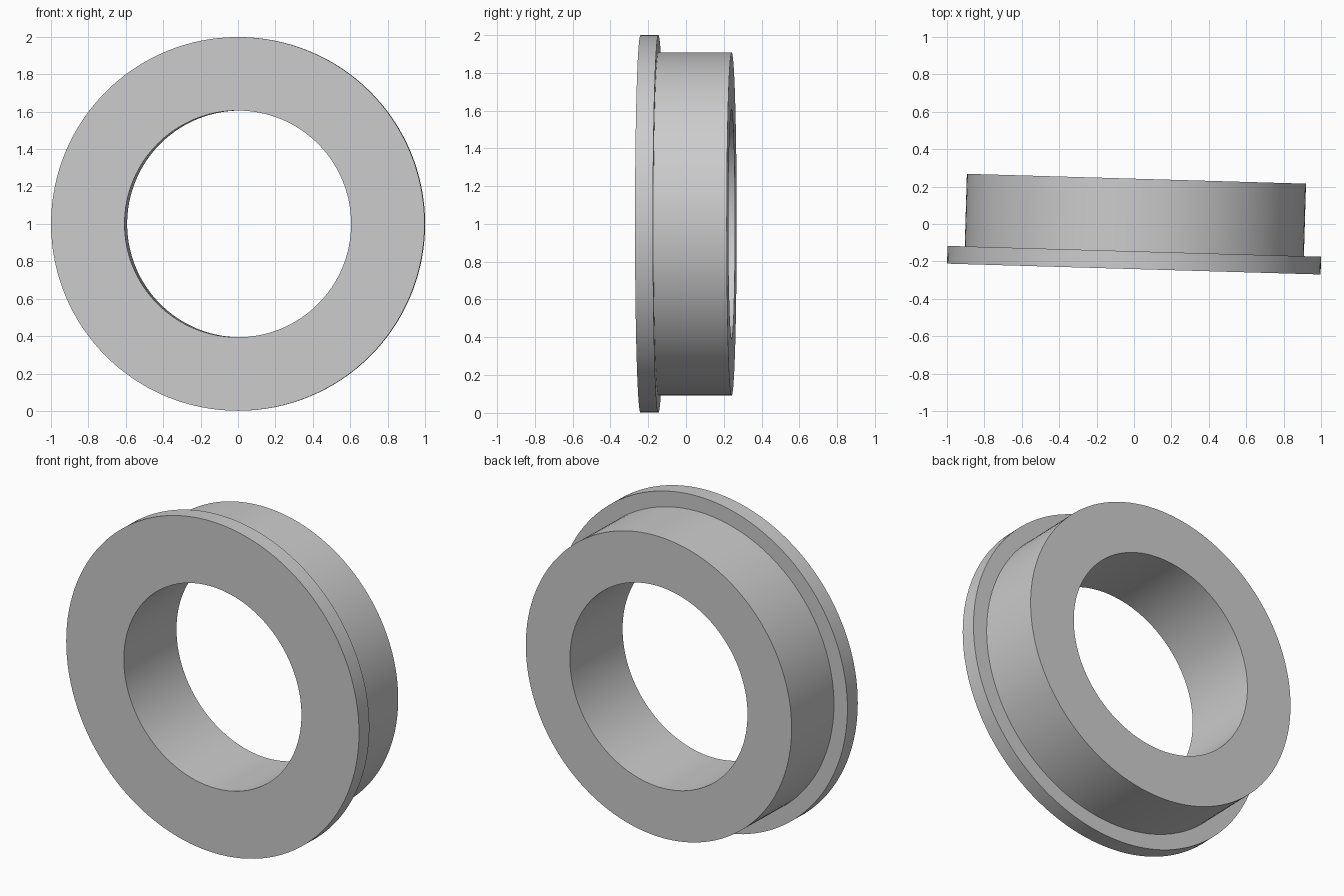
import bpy
import bmesh
import math
from mathutils import Matrix, Vector

cube = bpy.data.objects.get("Cube")
if cube:
    bpy.data.objects.remove(cube, do_unlink=True)

SEGMENTS = 128
TILT = -0.029          # slight turn about the vertical axis
FRONT, STEP, BACK = -0.241, -0.146, 0.242
RIM, BODY, BORE = 0.999, 0.907, 0.606

# Single grey material
grey = bpy.data.materials.new("light_grey")
grey.use_nodes = True
colour = (0.6, 0.6, 0.6, 1)
grey.diffuse_color = colour
grey.node_tree.nodes["Principled BSDF"].inputs["Base Color"].default_value = colour

# Closed half-section of the flanged ring: (radius, position along axis)
profile = [(BORE, FRONT), (RIM, FRONT), (RIM, STEP),
           (BODY, STEP), (BODY, BACK), (BORE, BACK)]

# Spin the section around the y axis
bm = bmesh.new()
verts = [bm.verts.new((0, y, r)) for r, y in profile]
edges = [bm.edges.new((v, verts[(i + 1) % len(verts)])) for i, v in enumerate(verts)]
bmesh.ops.spin(bm, geom=verts + edges, cent=(0, 0, 0), axis=(0, 1, 0),
               angle=math.tau, steps=SEGMENTS, use_merge=True)
bmesh.ops.remove_doubles(bm, verts=bm.verts, dist=0.0001)
bmesh.ops.recalc_face_normals(bm, faces=bm.faces)

# Tilt the ring and stand it on the ground
bmesh.ops.transform(bm, verts=bm.verts,
                    matrix=Matrix.Translation(Vector((0.006, 0, 1))) @ Matrix.Rotation(TILT, 4, "Z"))

mesh = bpy.data.meshes.new("flanged_ring")
bm.to_mesh(mesh)
bm.free()
mesh.materials.append(grey)
ring = bpy.data.objects.new("flanged_ring", mesh)
bpy.context.collection.objects.link(ring)

# Smooth curved walls, keep the rims crisp
bpy.context.view_layer.objects.active = ring
ring.select_set(True)
bpy.ops.object.shade_smooth_by_angle(angle=math.radians(30))
